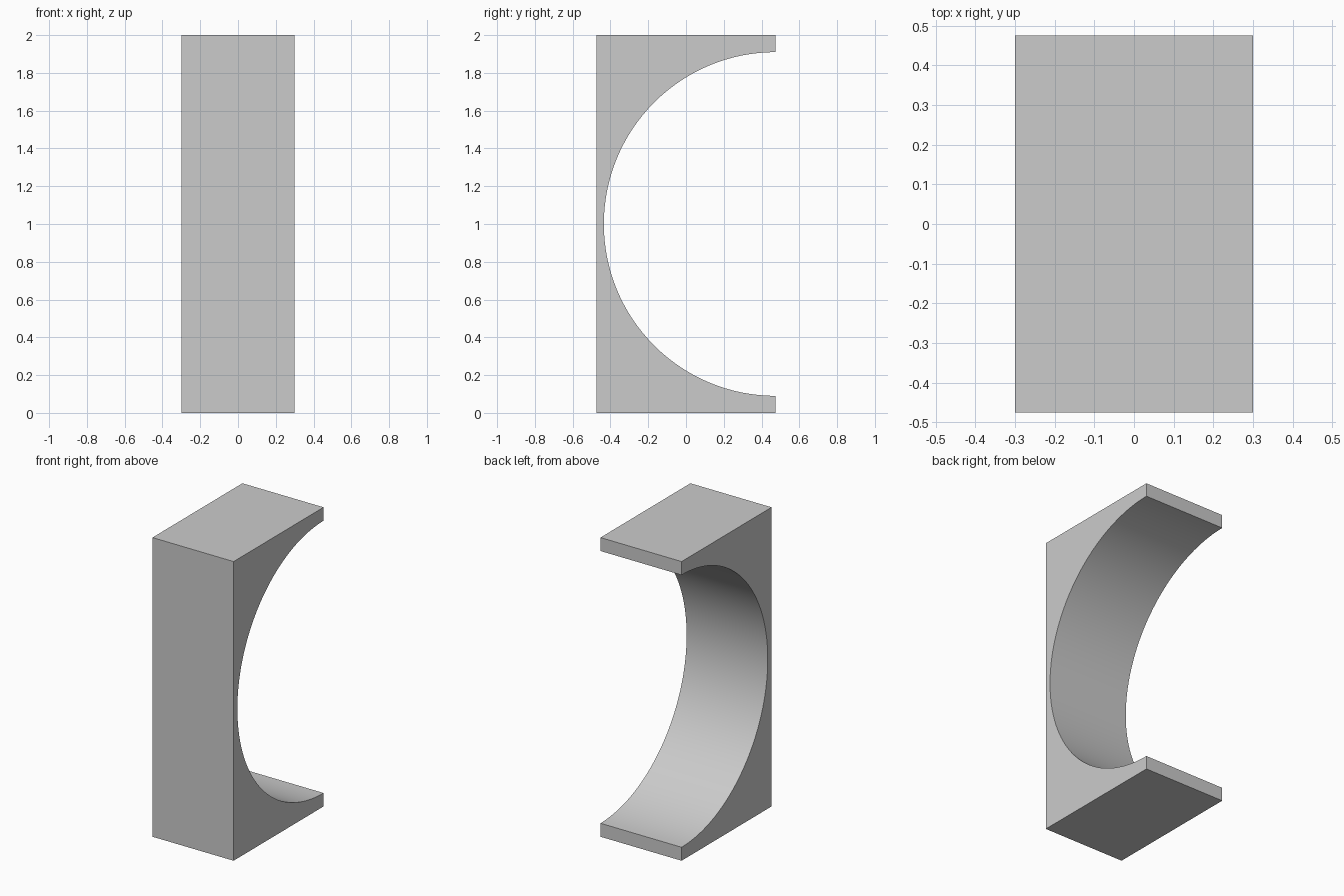
import bpy
import bmesh
from math import pi, sin, cos, radians

cube = bpy.data.objects.get("Cube")
if cube:
    bpy.data.objects.remove(cube, do_unlink=True)

WIDTH, DEPTH, HEIGHT = 0.6, 0.95, 2.0
RADIUS = 0.91
SEGMENTS = 64

grey = bpy.data.materials.new("light_grey")
grey.use_nodes = True
colour = (0.6, 0.6, 0.6, 1)
grey.diffuse_color = colour
grey.node_tree.nodes["Principled BSDF"].inputs["Base Color"].default_value = colour

# Side profile (y, z): straight front, top and bottom, half-round hollow at the back
back = DEPTH / 2
profile = [(back, 0), (-back, 0), (-back, HEIGHT), (back, HEIGHT)]
for i in range(SEGMENTS + 1):
    a = pi * i / SEGMENTS
    profile.append((back - RADIUS * sin(a), HEIGHT / 2 + RADIUS * cos(a)))

# Extrude the profile across the width
bm = bmesh.new()
side = bm.faces.new([bm.verts.new((-WIDTH / 2, y, z)) for y, z in profile])
result = bmesh.ops.extrude_face_region(bm, geom=[side], use_keep_orig=True)
moved = [v for v in result["geom"] if isinstance(v, bmesh.types.BMVert)]
bmesh.ops.translate(bm, verts=moved, vec=(WIDTH, 0, 0))
bmesh.ops.recalc_face_normals(bm, faces=bm.faces)

mesh = bpy.data.meshes.new("half_round_cradle")
bm.to_mesh(mesh)
bm.free()
mesh.materials.append(grey)
cradle = bpy.data.objects.new("half_round_cradle", mesh)
bpy.context.collection.objects.link(cradle)

# Smooth the hollow, keep the block edges sharp
bpy.ops.object.select_all(action="DESELECT")
cradle.select_set(True)
bpy.context.view_layer.objects.active = cradle
bpy.ops.object.shade_smooth_by_angle(angle=radians(30))
